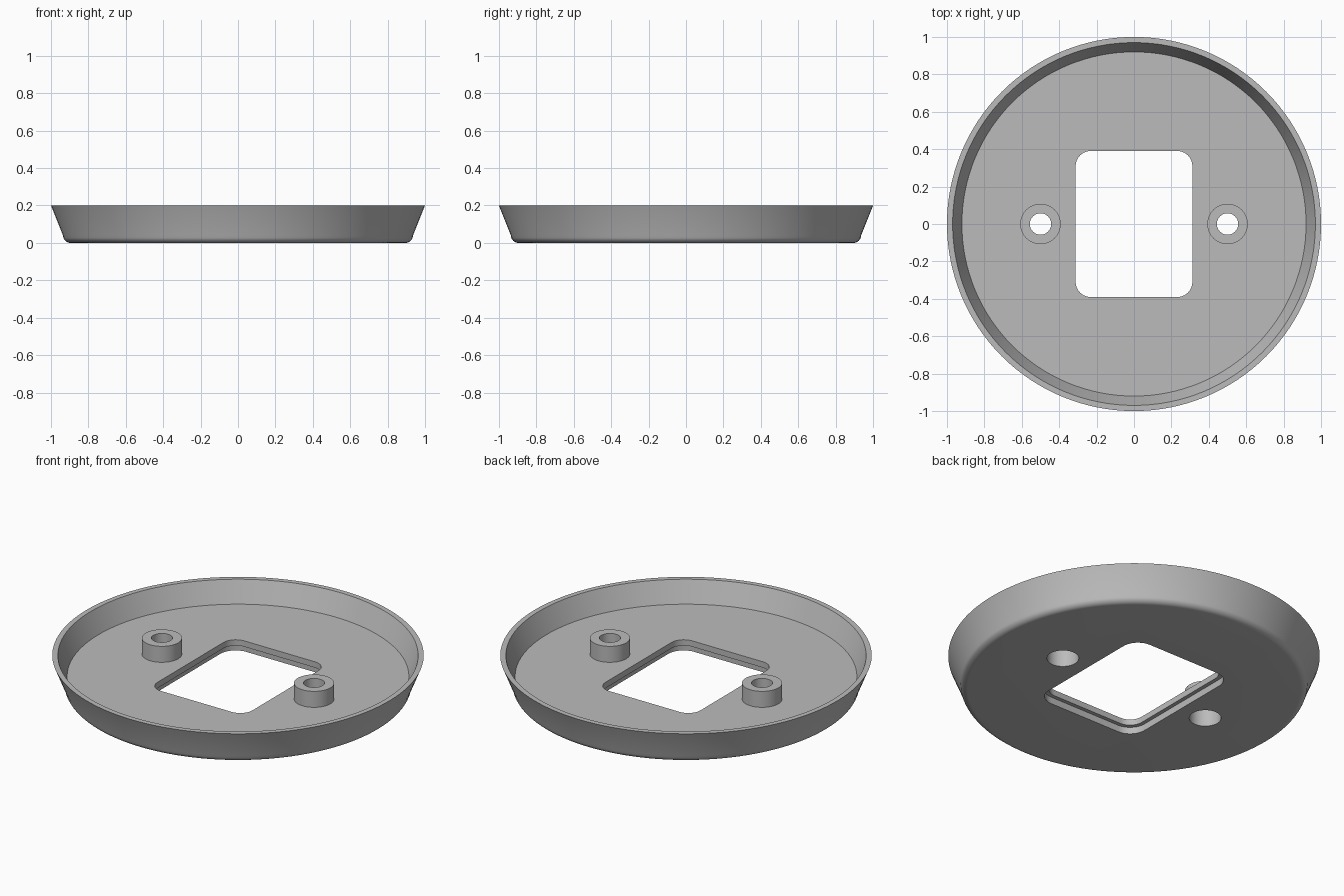
import bpy, bmesh, math

if "Cube" in bpy.data.objects:
    bpy.data.objects.remove(bpy.data.objects["Cube"])

grey = bpy.data.materials.new("plain grey")
grey.diffuse_color = (0.5, 0.5, 0.5, 1)
grey.use_nodes = True
grey.node_tree.nodes["Principled BSDF"].inputs["Base Color"].default_value = grey.diffuse_color


def finish(bm, name):
    bmesh.ops.recalc_face_normals(bm, faces=bm.faces)
    mesh = bpy.data.meshes.new(name)
    bm.to_mesh(mesh)
    bm.free()
    mesh.materials.append(grey)
    obj = bpy.data.objects.new(name, mesh)
    bpy.context.collection.objects.link(obj)
    return obj


def lathe(name, profile, steps, x=0):
    """Closed solid turned about a vertical axis, capped at both ends."""
    bm = bmesh.new()
    rings = []
    for r, z in profile:
        rings.append([bm.verts.new((x + r * math.cos(2 * math.pi * i / steps),
                                    r * math.sin(2 * math.pi * i / steps), z))
                      for i in range(steps)])
    for a, b in zip(rings, rings[1:]):
        for i in range(steps):
            j = (i + 1) % steps
            bm.faces.new((a[i], a[j], b[j], b[i]))
    bm.faces.new(rings[0])
    bm.faces.new(rings[-1])
    return finish(bm, name)


def rounded_block(name, hx, hy, radius, z0, z1, steps=10):
    """Upright block with rounded corners."""
    bm = bmesh.new()
    verts = []
    for k, (sx, sy) in enumerate(((1, 1), (-1, 1), (-1, -1), (1, -1))):
        for i in range(steps + 1):
            a = math.pi / 2 * (k + i / steps)
            verts.append(bm.verts.new((sx * (hx - radius) + radius * math.cos(a),
                                       sy * (hy - radius) + radius * math.sin(a), z0)))
    base = bm.faces.new(verts)
    ext = bmesh.ops.extrude_face_region(bm, geom=[base])
    top = [v for v in ext["geom"] if isinstance(v, bmesh.types.BMVert)]
    bmesh.ops.translate(bm, verts=top, vec=(0, 0, z1 - z0))
    return finish(bm, name)


def combine(target, tool, operation):
    mod = target.modifiers.new("combine", 'BOOLEAN')
    mod.operation = operation
    mod.solver = 'EXACT'
    mod.object = tool
    bpy.context.view_layer.objects.active = target
    bpy.ops.object.modifier_apply(modifier=mod.name)
    bpy.data.objects.remove(tool)


FLOOR, BOSS_TOP = 0.075, 0.17

# Dish: flat base, rounded lower edge, flared wall, thin rim, inner floor
profile = [(0.895 + 0.041 * math.sin(t * math.pi / 2 / 6 * 0.76),
            0.041 * (1 - math.cos(t * math.pi / 2 / 6 * 0.76))) for t in range(7)]
profile += [(0.936, 0.04), (1.0, 0.2), (0.97, 0.2), (0.92, FLOOR)]
dish = lathe("mounting_dish", profile, 128)

# Screw bosses with through holes, counterbored from below
for x in (-0.5, 0.5):
    combine(dish, lathe("boss", [(0.108, 0.04), (0.108, BOSS_TOP)], 64, x), 'UNION')
    combine(dish, lathe("screw_hole", [(0.086, -0.1), (0.086, 0.115),
                                       (0.057, 0.115), (0.057, 0.3)], 48, x), 'DIFFERENCE')

# Central opening, slightly wider in its lower part
combine(dish, rounded_block("opening", 0.312, 0.39, 0.08, -0.1, 0.3), 'DIFFERENCE')
combine(dish, rounded_block("opening_step", 0.335, 0.413, 0.1, -0.1, 0.04), 'DIFFERENCE')

bpy.ops.object.select_all(action='DESELECT')
dish.select_set(True)
bpy.context.view_layer.objects.active = dish
bpy.ops.object.shade_smooth_by_angle(angle=math.radians(30))
